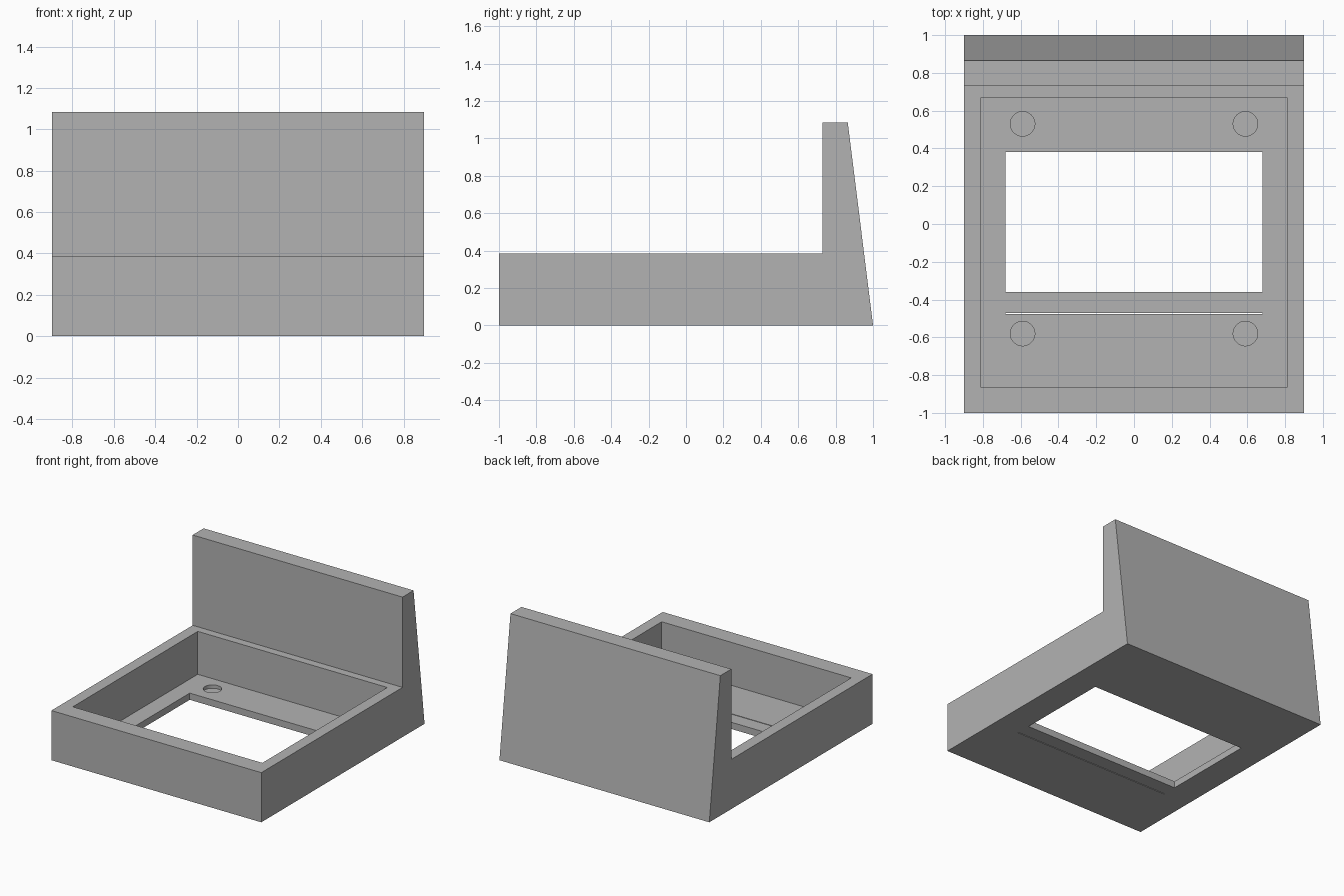
import bpy, bmesh

cube = bpy.data.objects.get("Cube")
if cube:
    bpy.data.objects.remove(cube, do_unlink=True)

# Single grey material
grey = bpy.data.materials.new("plain grey")
grey.use_nodes = True
grey.diffuse_color = (0.45, 0.45, 0.45, 1)
grey.node_tree.nodes["Principled BSDF"].inputs["Base Color"].default_value = grey.diffuse_color

HALF_W = 0.90
RIM = 0.385
FLOOR = 0.052
TOP = 1.085


def add_object(name, bm):
    bmesh.ops.recalc_face_normals(bm, faces=bm.faces)
    mesh = bpy.data.meshes.new(name)
    bm.to_mesh(mesh)
    bm.free()
    mesh.materials.append(grey)
    obj = bpy.data.objects.new(name, mesh)
    bpy.context.collection.objects.link(obj)
    return obj


def box(name, x, y0, y1, z0, z1):
    bm = bmesh.new()
    bmesh.ops.create_cube(bm, size=1)
    bmesh.ops.scale(bm, vec=(2 * x, y1 - y0, z1 - z0), verts=bm.verts)
    bmesh.ops.translate(bm, vec=(0, (y0 + y1) / 2, (z0 + z1) / 2), verts=bm.verts)
    return add_object(name, bm)


def disc(name, x, y, radius, z0, z1):
    bm = bmesh.new()
    bmesh.ops.create_cone(bm, cap_ends=True, segments=48, radius1=radius,
                          radius2=radius, depth=z1 - z0)
    bmesh.ops.translate(bm, vec=(x, y, (z0 + z1) / 2), verts=bm.verts)
    return add_object(name, bm)


# Tray and tapered back wall as one extruded side profile
profile = [(-1, 0), (1, 0), (0.865, TOP), (0.73, TOP), (0.73, RIM), (-1, RIM)]
bm = bmesh.new()
side = bm.faces.new([bm.verts.new((-HALF_W, y, z)) for y, z in profile])
grown = bmesh.ops.extrude_face_region(bm, geom=[side])["geom"]
bmesh.ops.translate(bm, vec=(2 * HALF_W, 0, 0),
                    verts=[v for v in grown if isinstance(v, bmesh.types.BMVert)])
body = add_object("tray_with_back_wall", bm)

# Cavity, floor opening, thin slot and four shallow round recesses
cutters = [
    box("cavity_cutter", 0.813, -0.863, 0.668, FLOOR, 0.6),
    box("opening_cutter", 0.68, -0.36, 0.38, -0.1, 0.2),
    box("slot_cutter", 0.68, -0.477, -0.471, -0.1, 0.2),
]
for x in (-0.59, 0.59):
    for y in (-0.58, 0.53):
        cutters.append(disc("recess_cutter", x, y, 0.065, FLOOR - 0.026, 0.2))

bpy.context.view_layer.objects.active = body
for cutter in cutters:
    cutter.hide_render = True
    mod = body.modifiers.new(cutter.name, "BOOLEAN")
    mod.operation = "DIFFERENCE"
    mod.solver = "EXACT"
    mod.object = cutter
    bpy.ops.object.modifier_apply(modifier=mod.name)
    bpy.data.objects.remove(cutter, do_unlink=True)

# Smooth only the recess walls
bpy.ops.object.select_all(action="DESELECT")
body.select_set(True)
bpy.ops.object.shade_smooth_by_angle()
